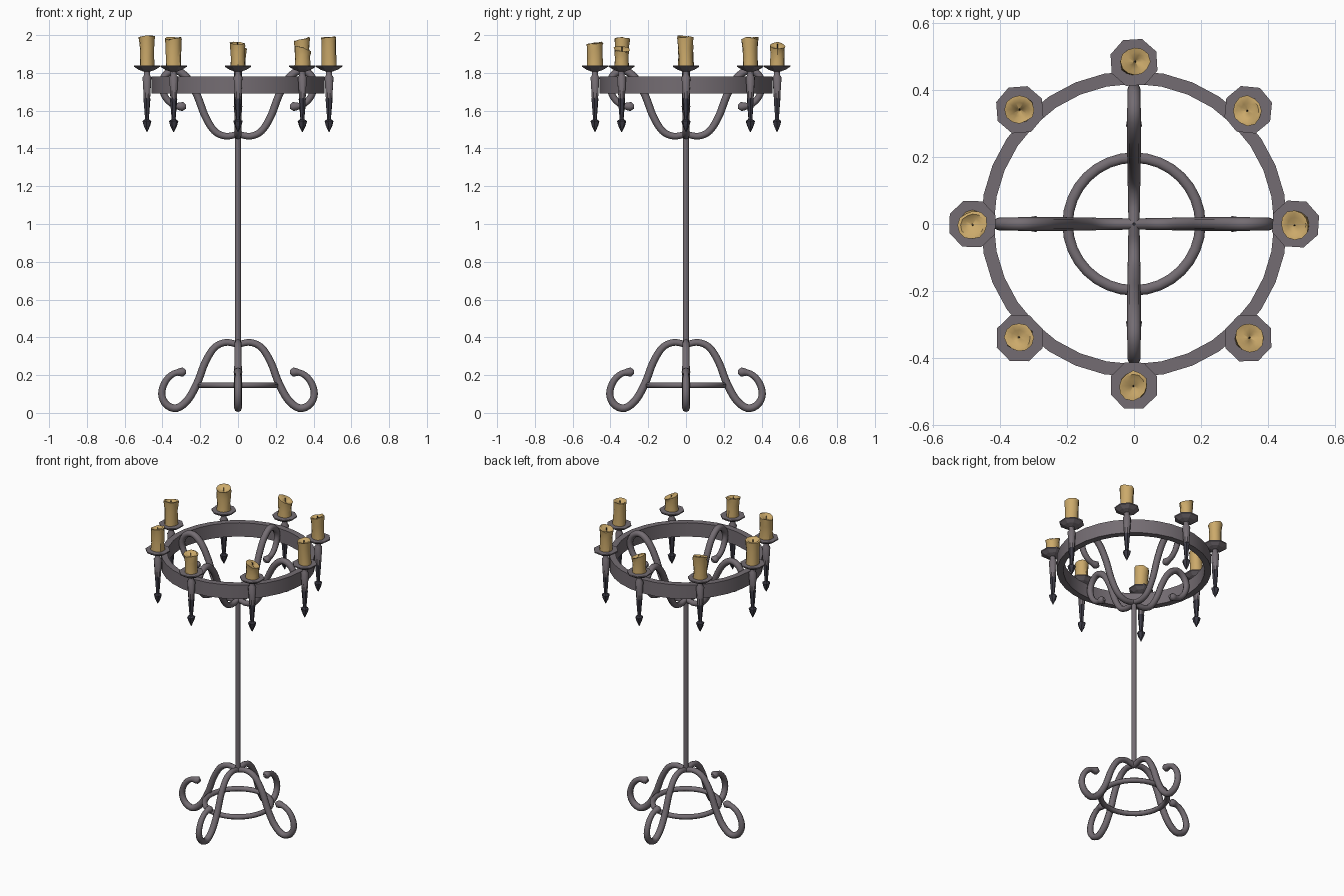
import bpy, bmesh, math, random
from mathutils import Vector

if "Cube" in bpy.data.objects:
    bpy.data.objects.remove(bpy.data.objects["Cube"])

random.seed(4)


def mat(name, c):
    m = bpy.data.materials.new(name)
    m.diffuse_color = (*c, 1)
    m.use_nodes = True
    m.node_tree.nodes["Principled BSDF"].inputs["Base Color"].default_value = m.diffuse_color
    return m


IRON = mat("grey iron", (0.175, 0.152, 0.17))
DARK = mat("dark iron", (0.045, 0.043, 0.06))
WAX = mat("candle wax", (0.60, 0.40, 0.145))
WICK = mat("wick", (0.03, 0.025, 0.02))


def make(name, rings, m, closed=False, smooth=None):
    """Skin a list of equal-length point rings; closed joins last to first, else caps."""
    bm = bmesh.new()
    vs = [[bm.verts.new(p) for p in r] for r in rings]
    n = len(rings[0])
    for i in range(len(vs) if closed else len(vs) - 1):
        a, b = vs[i], vs[(i + 1) % len(vs)]
        for j in range(n):
            k = (j + 1) % n
            bm.faces.new((a[j], a[k], b[k], b[j]))
    if not closed:
        bm.faces.new(vs[0][::-1])
        bm.faces.new(vs[-1])
    bmesh.ops.recalc_face_normals(bm, faces=bm.faces)
    me = bpy.data.meshes.new(name)
    bm.to_mesh(me)
    bm.free()
    me.materials.append(m)
    ob = bpy.data.objects.new(name, me)
    bpy.context.collection.objects.link(ob)
    if smooth:
        bpy.ops.object.select_all(action='DESELECT')
        ob.select_set(True)
        bpy.context.view_layer.objects.active = ob
        bpy.ops.object.shade_smooth_by_angle(angle=math.radians(smooth))
    return ob


def lathe(name, prof, n, m, at=(0, 0), rot=0, smooth=None):
    rings = [[(at[0] + r * math.cos(rot + math.tau * j / n),
               at[1] + r * math.sin(rot + math.tau * j / n), z) for j in range(n)]
             for r, z in prof]
    return make(name, rings, m, smooth=smooth)


def hoop(name, section, n, m, smooth):
    rings = [[(r * math.cos(math.tau * i / n), r * math.sin(math.tau * i / n), z)
              for r, z in section] for i in range(n)]
    return make(name, rings, m, closed=True, smooth=smooth)


def spline(pts, steps=4):
    """Catmull-Rom through 2D points."""
    P = [Vector(p) for p in pts]
    P = [2 * P[0] - P[1]] + P + [2 * P[-1] - P[-2]]
    out = []
    for i in range(1, len(P) - 2):
        a, b, c, d = P[i - 1:i + 3]
        for s in range(steps):
            t = s / steps
            out.append(0.5 * (2 * b + (c - a) * t + (2 * a - 5 * b + 4 * c - d) * t * t
                              + (3 * b - a - 3 * c + d) * t ** 3))
    return out + [P[-2]]


def scroll(name, pts, ang, m):
    """Round bar swept along a path in the vertical plane at angle ang."""
    path = spline(pts)
    u = Vector((math.cos(ang), math.sin(ang), 0))
    side = Vector((-math.sin(ang), math.cos(ang), 0))
    up = Vector((0, 0, 1))
    rings = []
    for i, p in enumerate(path):
        t = (path[min(i + 1, len(path) - 1)] - path[max(i - 1, 0)]).normalized()
        nrm = u * -t.y + up * t.x
        f = i / (len(path) - 1)
        r = 0.0165 + 0.004 * math.sin(math.pi * min(1, f * 1.1))
        if i >= len(path) - 3:
            r = (0.021, 0.024, 0.010)[i - len(path) + 3]   # blunt flared tip
        c = u * p.x + up * p.y
        rings.append([c + r * (side * math.cos(a) + nrm * math.sin(a))
                      for a in (math.tau * k / 8 for k in range(8))])
    make(name, rings, m, smooth=50)


# Central pole
lathe("pole", [(0.016, 0.355), (0.016, 1.485)], 10, IRON, smooth=40)

# Four scrolled legs, and four arms that mirror them upside down
LEG = [(0, .362), (.065, .373), (.125, .345), (.175, .265), (.215, .16), (.265, .07),
       (.325, .025), (.38, .045), (.404, .10), (.385, .165), (.34, .208), (.275, .218)]
ARM = [(r, 1.838 - z) for r, z in LEG]
for k in range(4):
    scroll(f"leg_{k + 1}", LEG, k * math.pi / 2, IRON)
    scroll(f"arm_{k + 1}", ARM, k * math.pi / 2, IRON)

# Foot ring and large candle ring
hoop("foot_ring", [(0.198 + 0.017 * math.cos(a), 0.146 + 0.0155 * math.sin(a))
                   for a in (math.tau * (k + .5) / 8 for k in range(8))], 32, IRON, 50)
hoop("candle_ring", [(.418, 1.69), (.457, 1.69), (.457, 1.78), (.418, 1.78)], 32, IRON, 30)


def candle(name, x, y, top, tilt, tdir):
    """Uneven half-melted candle with a dished, slanted top."""
    n, base = 12, 1.836
    ph = random.uniform(0, 6.28)
    dx, dy = random.uniform(-.004, .004), random.uniform(-.004, .004)
    rings = []
    spec = [(0, .040), (.3, .038), (.6, .039), (.85, .041), (1, .043), (1, .034), (.93, .022), (.9, .004)]
    for lv, (f, r0) in enumerate(spec):
        ring = []
        for j in range(n):
            a = math.tau * j / n
            r = r0 * (1 + .05 * math.sin(2 * a + ph + lv * .4)
                      + (random.uniform(-.05, .05) if lv < 6 else 0))
            drop = tilt * (1 - math.cos(a - tdir)) / 2 * f ** 2
            z = base + (top - base) * f - drop
            if lv in (4, 5):
                z -= random.uniform(0, .006)
            ring.append((x + dx * f + r * math.cos(a), y + dy * f + r * math.sin(a), z))
        rings.append(ring)
    make(name, rings, WAX, smooth=40)
    wz = base + (top - base) * .9 - tilt * .4
    lathe(name + "_wick", [(.003, wz - .01), (.002, wz + .014)], 5, WICK, (x + dx, y + dy))


# Eight candle holders around the ring: (candle top, slant)
TOPS = [(1.995, .008), (1.99, .02), (1.965, .035), (1.995, .025),
        (2.0, .012), (1.99, .015), (1.965, .01), (1.945, .03)]
for k, (top, tilt) in enumerate(TOPS):
    a = k * math.pi / 4
    x, y = .482 * math.cos(a), .482 * math.sin(a)
    rot = math.pi / 8 + a + random.uniform(-.12, .12)
    lathe(f"drip_dish_{k + 1}", [(.074, 1.840), (.074, 1.833), (.048, 1.817), (.022, 1.808)],
          8, IRON, (x, y), rot)
    lathe(f"holder_stem_{k + 1}", [(.017, 1.812), (.017, 1.788), (.025, 1.776), (.018, 1.665)],
          8, IRON, (x, y), rot, 40)
    lathe(f"holder_spike_{k + 1}", [(.018, 1.668), (.0195, 1.66), (.011, 1.56), (.013, 1.553),
                                    (.025, 1.545), (.018, 1.52), (.002, 1.487)],
          6, DARK, (x, y), rot)
    candle(f"candle_{k + 1}", x, y, top, tilt, random.uniform(0, 6.28))
